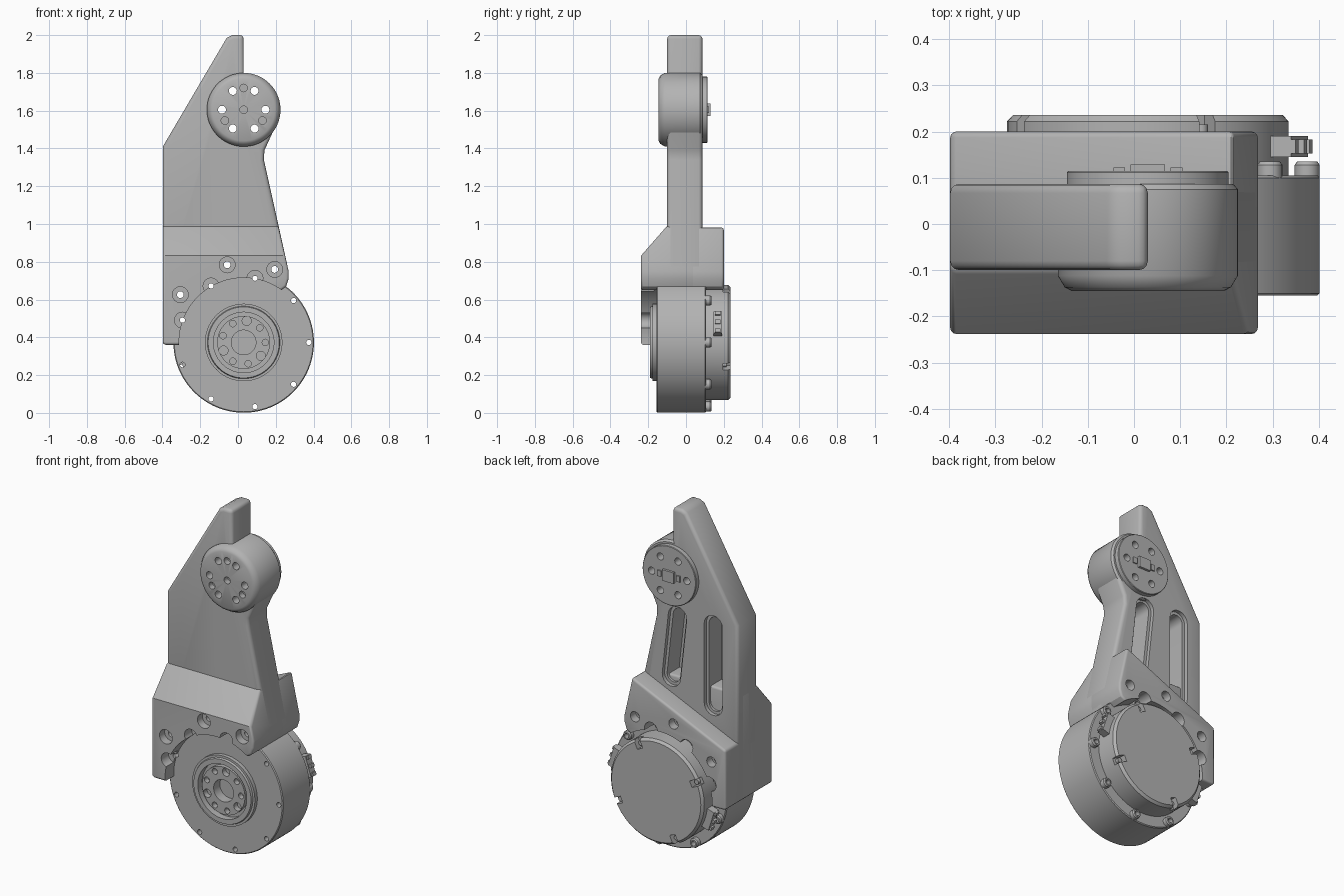
import bpy, bmesh
from math import sin, cos, pi, radians, atan2
from mathutils import Matrix, Vector

if "Cube" in bpy.data.objects:
    bpy.data.objects.remove(bpy.data.objects["Cube"])

grey = bpy.data.materials.new("grey_metal")
grey.use_nodes = True
GREY = (0.45, 0.45, 0.45, 1)
grey.diffuse_color = GREY
grey.node_tree.nodes["Principled BSDF"].inputs["Base Color"].default_value = GREY

MOTOR = (0.03, 0.373)
HUB = (0.03, 1.605)


def polar(centre, radius, degrees):
    a = radians(degrees)
    return centre[0] + radius * cos(a), centre[1] + radius * sin(a)


def make(name, bm):
    bmesh.ops.recalc_face_normals(bm, faces=bm.faces)
    mesh = bpy.data.meshes.new(name)
    bm.to_mesh(mesh)
    bm.free()
    mesh.materials.append(grey)
    ob = bpy.data.objects.new(name, mesh)
    bpy.context.collection.objects.link(ob)
    return ob


def add_lathe(bm, profile, centre, steps, closed=False):
    """Spin (radius, y) points around a y-parallel axis."""
    part = bmesh.new()
    cx, cz = centre
    vs = [part.verts.new((cx + r, y, cz)) for r, y in profile]
    es = [part.edges.new(p) for p in zip(vs, vs[1:])]
    if closed:
        es.append(part.edges.new((vs[-1], vs[0])))
    bmesh.ops.spin(part, geom=vs + es, cent=(cx, 0, cz), axis=(0, 1, 0),
                   angle=2 * pi, steps=steps)
    bmesh.ops.remove_doubles(part, verts=part.verts, dist=1e-5)
    bmesh.ops.recalc_face_normals(part, faces=part.faces)
    tmp = bpy.data.meshes.new("tmp")
    part.to_mesh(tmp)
    part.free()
    bm.from_mesh(tmp)
    bpy.data.meshes.remove(tmp)


def lathes(name, profile, centres, steps=24, closed=False):
    bm = bmesh.new()
    for c in centres:
        add_lathe(bm, profile, c, steps, closed)
    return make(name, bm)


def rod(r, y0, y1):
    return [(0, y0), (r, y0), (r, y1), (0, y1)]


def prism(name, outline, y0, y1, plane=None):
    """Extrude an (x, z) outline along y, optionally sliced by a plane."""
    bm = bmesh.new()
    face = bm.faces.new([bm.verts.new((x, y0, z)) for x, z in outline])
    ext = bmesh.ops.extrude_face_region(bm, geom=[face])
    bmesh.ops.translate(bm, vec=(0, y1 - y0, 0),
                        verts=[v for v in ext["geom"] if isinstance(v, bmesh.types.BMVert)])
    if plane:
        cut = bmesh.ops.bisect_plane(bm, geom=bm.verts[:] + bm.edges[:] + bm.faces[:],
                                     plane_co=plane[0], plane_no=plane[1], clear_outer=True)
        bmesh.ops.holes_fill(bm, edges=[e for e in bm.edges if e.is_boundary])
    return make(name, bm)


def slot(name, low, high, r, y0, y1):
    a = atan2(high[1] - low[1], high[0] - low[0])
    pts = []
    for c, start in ((high, a - pi / 2), (low, a + pi / 2)):
        pts += [(c[0] + r * cos(start + i * pi / 12), c[1] + r * sin(start + i * pi / 12))
                for i in range(13)]
    return prism(name, pts, y0, y1)


def boxes(name, items):
    """Boxes given as (polar centre, y, size, degrees), turned about y."""
    bm = bmesh.new()
    for (x, z), y, size, deg in items:
        m = (Matrix.Translation((x, y, z)) @ Matrix.Rotation(-radians(deg), 4, 'Y')
             @ Matrix.Diagonal((*size, 1)))
        bmesh.ops.create_cube(bm, size=1, matrix=m)
    return make(name, bm)


def finish(ob, cutters=(), bevel=0):
    bpy.ops.object.select_all(action='DESELECT')
    bpy.context.view_layer.objects.active = ob
    ob.select_set(True)
    if bevel:
        b = ob.modifiers.new("edges", 'BEVEL')
        b.width, b.segments = bevel, 3
        b.limit_method, b.angle_limit = 'ANGLE', radians(48)
    for c in cutters:
        m = ob.modifiers.new("cut", 'BOOLEAN')
        m.object, m.operation, m.solver = c, 'DIFFERENCE', 'EXACT'
    bpy.ops.object.convert(target='MESH')
    bpy.ops.object.shade_smooth_by_angle(angle=radians(32))


# Cutters for the bracket bolts and the motor seat
lugs = [polar(MOTOR, 0.42, a) for a in (67, 102, 143)]
flange = [polar(MOTOR, 0.345, 40 * i) for i in range(9)]
lug_cut = lathes("lug_cutter", [(0, -.3), (.042, -.3), (.042, -.19), (.018, -.19),
                                (.018, .15), (.03, .15), (.03, .3), (0, .3)], lugs)
ear_cut = lathes("ear_cutter", [(0, -.3), (.042, -.3), (.042, -.17), (.014, -.17),
                                (.014, .1), (.042, .1), (.042, .3), (0, .3)], flange[2:5])
pin_cut = lathes("pin_cutter", rod(.014, -.4, .4), flange, 12)
seat_cut = lathes("seat_cutter", rod(.342, -.4, .4), [MOTOR], 96)
hub_pins = lathes("hub_pin_cutter", rod(.021, -.4, .4),
                  [polar(HUB, .115, 60 * i) for i in range(6)])
hub_dimples = lathes("hub_dimple_cutter", rod(.02, -.4, -.11),
                     [HUB] + [polar(HUB, .115, a) for a in (90, 210, 330)])
slots = []
for low, high in (((-.24, .9), (-.24, 1.37)), ((.035, 1.0), (-.005, 1.36))):
    slots.append(slot("slot_lip_cutter", low, high, .06, .065, .3))
    slots.append(slot("slot_cutter", low, high, .043, -.05, .3))

# Upper arm plate
arm = prism("arm_plate", [(.03, 2), (-.03, 2), (-.06, 1.985), (-.398, 1.41), (-.398, .65),
                          (.267, .755), (.137, 1.34), (.14, 1.39), (.19, 1.5), (.2, 1.6),
                          (.03, 1.65)], -.1, .087)
finish(arm, slots + [hub_pins, lug_cut, ear_cut], .02)

# Lower clamp, a front half with a sloped shoulder and a rear half with a tilted top
foot = [(.268, .75), (.268, .71), (.255, .67), (.23, .65), (.19, .645), (-.1, .45),
        (-.29, .36), (-.39, .36), (-.398, .37)]
top = [(-.398, .99), (.214, .99)]
front = prism("front_clamp", foot + top, -.238, .05, (Vector((0, -.1, .99)), Vector((0, -.16, .14))))
rear = prism("rear_clamp", foot + top, -.05, .2, (Vector((.214, 0, .985)), Vector((-.27, 0, .61))))
for half in (front, rear):
    finish(half, [seat_cut, lug_cut, ear_cut], .022)

# Shoulder hub, with its rear disc and small connector
hub = lathes("shoulder_hub", [(0, -.145), (.165, -.145), (.18, -.137), (.195, -.112),
                              (.195, .075), (.185, .087), (0, .087)], [HUB], 72)
finish(hub, [hub_pins, hub_dimples])
disc = lathes("hub_rear_disc", [(0, .08), (.175, .08), (.175, .112), (.172, .115), (0, .115)],
              [HUB], 72)
finish(disc, [hub_pins])
finish(boxes("hub_connector", [(HUB, .118, (.075, .022, .065), 0)] +
             [((HUB[0] + s * .062, HUB[1]), .116, (.025, .012, .035), 0) for s in (-1, 1)]))

# Motor, with a stepped output flange and a rear cap
motor = lathes("motor", [(0, -.12), (.065, -.12), (.065, -.178), (.14, -.178), (.14, -.15),
                         (.16, -.15), (.16, -.19), (.188, -.19), (.192, -.178), (.205, -.178),
                         (.205, -.155), (.367, -.155), (.372, -.15), (.372, .1), (.367, .105),
                         (.305, .105), (.305, .222), (.292, .236), (0, .236)], [MOTOR], 96)
big_bolts = lathes("bolt_cutter", rod(.024, -.4, -.145),
                   [polar(MOTOR, .115, 82 + 120 * i) for i in range(3)])
small_bolts = lathes("small_bolt_cutter", rod(.017, -.4, -.145),
                     [polar(MOTOR, .115, 82 + s + 120 * i) for i in range(3) for s in (-40, 38)])
NOTCHES = (65, 155, 245, 335)
notch_cut = boxes("notch_cutter",
                  [(polar(MOTOR, .285, a), .23, (.07, .07, .038), a) for a in NOTCHES])
finish(motor, [pin_cut, big_bolts, small_bolts, notch_cut])

# Hollow screw heads on the rear flange and screws in the cap notches
finish(lathes("flange_screws", [(.014, .1), (.027, .1), (.027, .128), (.022, .135), (.014, .135)],
              flange, 20, True))
finish(lathes("cap_screws", rod(.014, .18, .215), [polar(MOTOR, .275, a) for a in NOTCHES], 16))

# Cable connectors at the sides of the cap
plugs = []
for a in (18, 198):
    plugs.append((polar(MOTOR, .315, a), .168, (.06, .046, .12), a))
    for s in (-8, 0, 8):
        plugs.append((polar(MOTOR, .35, a + s), .168, (.018, .03, .02), a))
finish(boxes("cable_connectors", plugs))

for c in slots + [lug_cut, ear_cut, pin_cut, seat_cut, hub_pins, hub_dimples,
                  big_bolts, small_bolts, notch_cut]:
    bpy.data.objects.remove(c)
